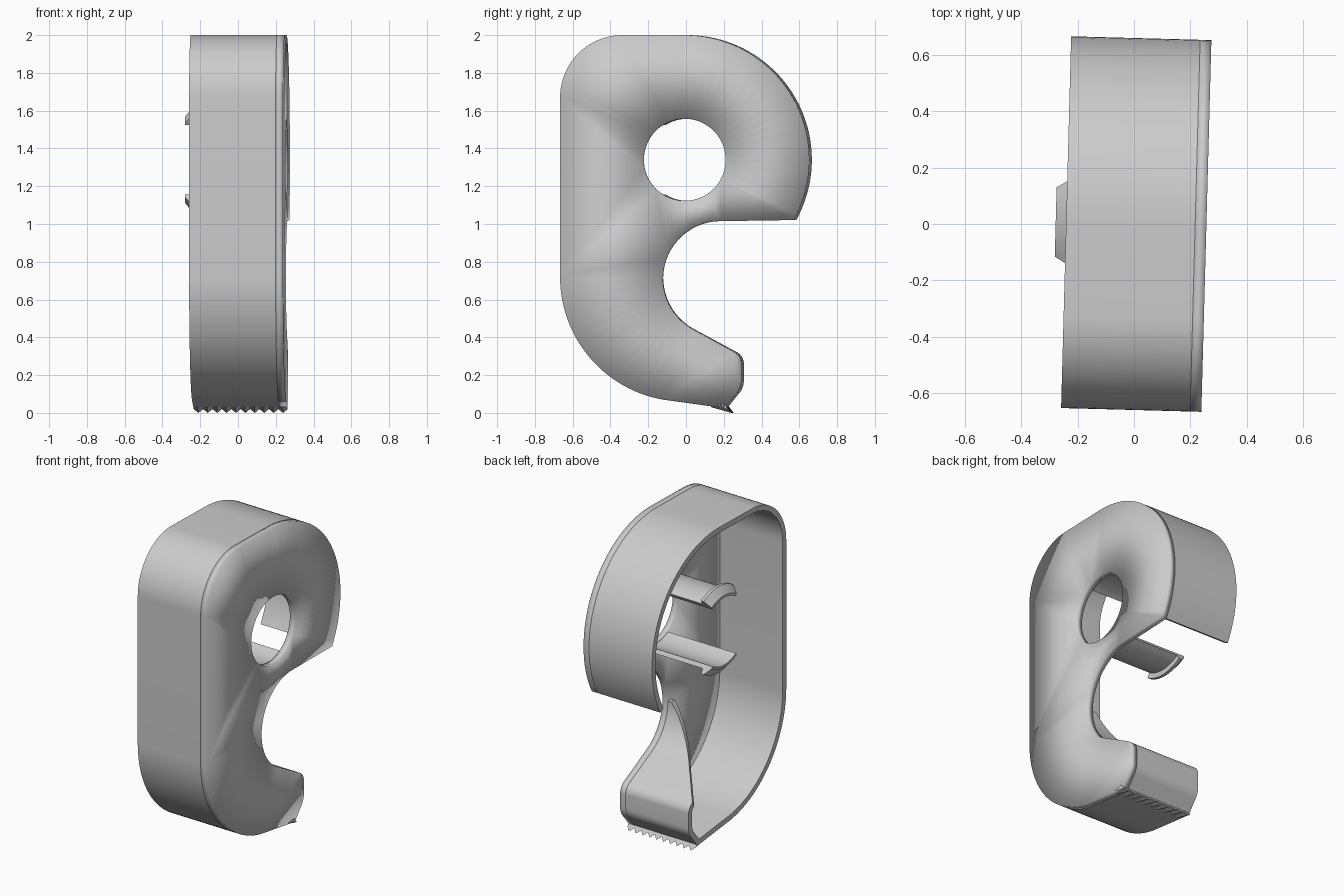
import bpy, bmesh, math
from mathutils import Vector

cube = bpy.data.objects.get("Cube")
if cube:
    bpy.data.objects.remove(cube)

grey = bpy.data.materials.new("light grey plastic")
grey.use_nodes = True
grey.diffuse_color = (0.6, 0.6, 0.6, 1)
grey.node_tree.nodes["Principled BSDF"].inputs["Base Color"].default_value = (0.6, 0.6, 0.6, 1)

OUT, BACK, PLATE, WALL = 0.257, -0.241, 0.04, 0.035
TWIST = -0.027
HUB_Z, HUB_R = 1.34, 0.217


def arc(cy, cz, r, a0, a1, n):
    angles = [math.radians(a0 + (a1 - a0) * i / n) for i in range(n + 1)]
    return [Vector((cy + r * math.cos(a), cz + r * math.sin(a))) for a in angles]


def finish(name, bm):
    bmesh.ops.recalc_face_normals(bm, faces=bm.faces[:])
    mesh = bpy.data.meshes.new(name)
    bm.to_mesh(mesh)
    bm.free()
    mesh.materials.append(grey)
    ob = bpy.data.objects.new(name, mesh)
    bpy.context.collection.objects.link(ob)
    ob.rotation_euler.z = TWIST
    bpy.ops.object.select_all(action='DESELECT')
    ob.select_set(True)
    bpy.context.view_layer.objects.active = ob
    bpy.ops.object.shade_smooth_by_angle(angle=math.radians(28))
    return ob


def loft(name, sections):
    """Skin a list of closed sections and cap both ends."""
    bm = bmesh.new()
    rings = [[bm.verts.new(p) for p in s] for s in sections]
    n = len(rings[0])
    for a, b in zip(rings, rings[1:]):
        for i in range(n):
            j = (i + 1) % n
            bm.faces.new((a[i], a[j], b[j], b[i]))
    bm.faces.new(rings[0])
    bm.faces.new(rings[-1])
    return finish(name, bm)


# Outline of the body, running counter-clockwise in (y, z)
outer = arc(0, HUB_Z, 0.66, -28.9, 90, 40)
outer += arc(-0.33, 1.67, 0.33, 90, 180, 20)
outer += arc(0, 0.72, 0.66, 180, 260, 28)
outer += [Vector((0.212, 0.025))]
outer += arc(0.2, 0.17, 0.1, -45, 0, 6)
outer += arc(0.23, 0.26, 0.07, 0, 63, 8)
taper_start = len(outer) - 1
lower_notch = arc(0.19, 0.71, 0.305, 243, 180, 16)
upper_notch = arc(0.19, 0.71, 0.305, 180, 90, 24)[1:]

# Side plate with the round hub hole
bm = bmesh.new()
edges = []
for loop in (outer + lower_notch + upper_notch, arc(0, HUB_Z, HUB_R, 0, 360, 64)[:-1]):
    vs = [bm.verts.new((OUT - PLATE / 2, p.x, p.y)) for p in loop]
    edges += [bm.edges.new((vs[i - 1], vs[i])) for i in range(len(vs))]
bmesh.ops.triangle_fill(bm, use_beauty=True, use_dissolve=False, edges=edges)
plate = finish("side_plate", bm)
solid = plate.modifiers.new("thickness", 'SOLIDIFY')
solid.thickness = PLATE
solid.offset = 0

# Rim wall, growing shallower along the notch
path = outer + lower_notch
sections = []
depth = BACK
for i, p in enumerate(path):
    d_in = (p - path[i - 1]).normalized() if i else (path[1] - p).normalized()
    d_out = (path[i + 1] - p).normalized() if i < len(path) - 1 else d_in
    if (p - path[i - 1]).length < 1e-5:
        continue
    mid = (d_in + d_out).normalized()
    q = p + Vector((-mid.y, mid.x)) * WALL / max(0.6, mid.dot(d_in))
    if i > taper_start:
        depth += 0.75 * (p - path[i - 1]).length
    sections.append([(OUT - PLATE, *p), (depth, *p), (depth, *q), (OUT - PLATE, *q)])
loft("rim_wall", sections)

# Two hooked spring prongs around the hub hole, profile in (x, radius)
prong = [(OUT - PLATE / 2, HUB_R), (-0.278, HUB_R), (-0.278, 0.232), (-0.238, 0.278),
         (-0.218, 0.278), (-0.218, 0.245), (OUT - PLATE / 2, 0.245)]
for name, mid in (("upper_prong", 90), ("lower_prong", 270)):
    sweep = arc(0, 0, 1, mid - 32, mid + 32, 14)
    loft(name, [[(x, r * d.x, HUB_Z + r * d.y) for x, r in prong] for d in sweep])

# Serrated cutting edge under the lip
TEETH = 10
sections = []
for i in range(2 * TEETH + 1):
    x = BACK + (OUT - BACK) * i / (2 * TEETH)
    tip = (0.247, 0.0) if i % 2 else (0.228, 0.02)
    heel = 0.03 if i % 2 else 0.04
    sections.append([(x, 0.14, heel), (x, *tip), (x, 0.207, 0.052)])
loft("cutting_teeth", sections)
